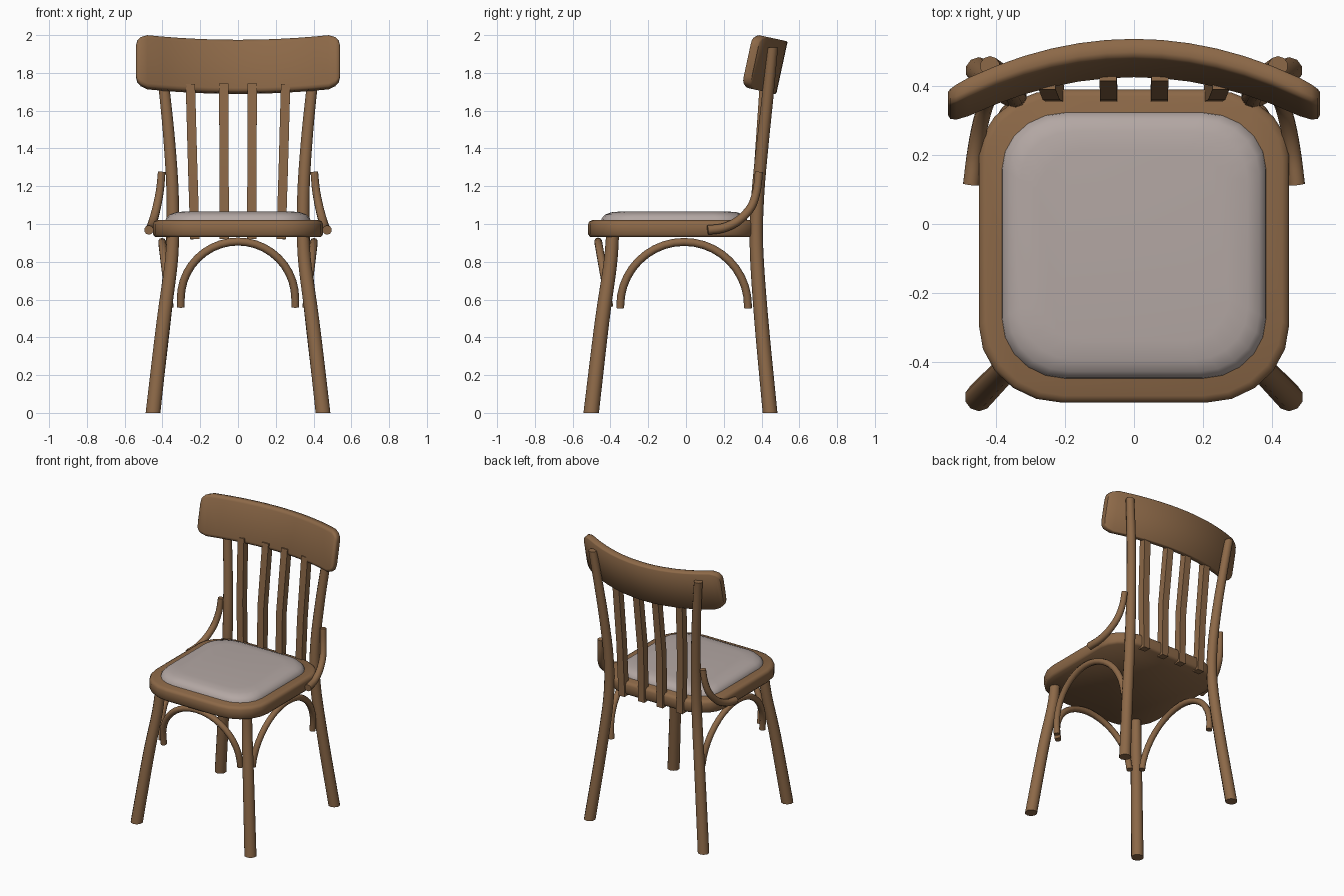
import bpy, bmesh, math
from mathutils import Vector

if "Cube" in bpy.data.objects:
    bpy.data.objects.remove(bpy.data.objects["Cube"])


def material(name, rgb):
    m = bpy.data.materials.new(name)
    m.diffuse_color = (*rgb, 1)
    m.use_nodes = True
    m.node_tree.nodes["Principled BSDF"].inputs["Base Color"].default_value = m.diffuse_color
    return m


WOOD = material("brown wood", (0.264, 0.140, 0.064))
CLOTH = material("grey upholstery", (0.45, 0.386, 0.367))


def loft(name, rings, mat):
    """Skin a list of closed point rings and cap both ends."""
    bm = bmesh.new()
    vs = [[bm.verts.new(p) for p in r] for r in rings]
    n = len(rings[0])
    for a, b in zip(vs, vs[1:]):
        for i in range(n):
            j = (i + 1) % n
            bm.faces.new((a[i], a[j], b[j], b[i]))
    bm.faces.new(vs[0])
    bm.faces.new(vs[-1])
    bmesh.ops.recalc_face_normals(bm, faces=bm.faces)
    me = bpy.data.meshes.new(name)
    bm.to_mesh(me)
    bm.free()
    me.materials.append(mat)
    ob = bpy.data.objects.new(name, me)
    bpy.context.collection.objects.link(ob)
    bpy.ops.object.select_all(action='DESELECT')
    ob.select_set(True)
    bpy.context.view_layer.objects.active = ob
    bpy.ops.object.shade_smooth_by_angle(angle=math.radians(50))
    return ob


def spline(pts, steps=4):
    """Catmull-Rom curve through points."""
    p = [Vector(q) for q in pts]
    p = [2 * p[0] - p[1]] + p + [2 * p[-1] - p[-2]]
    out = []
    for a, b, c, d in zip(p, p[1:], p[2:], p[3:]):
        for k in range(steps):
            t = k / steps
            out.append(0.5 * (2 * b + (c - a) * t + (2 * a - 5 * b + 4 * c - d) * t**2
                              + (3 * b - a - 3 * c + d) * t**3))
    return out + [p[-2]]


def tube(name, path, r0, r1, ref=(1, 0, 0), sides=10, flat=False):
    """Sweep a regular polygon along a path; flat keeps every ring level."""
    rings, n = [], len(path)
    for i, p in enumerate(path):
        t = path[min(i + 1, n - 1)] - path[max(i - 1, 0)]
        if flat:
            t = Vector((0, 0, 1))
        u = Vector(ref)
        u = (u - t * (u.dot(t) / t.length_squared)).normalized()
        v = t.normalized().cross(u)
        r = r0 + (r1 - r0) * i / (n - 1)
        angles = [2 * math.pi * (k + 0.5) / sides for k in range(sides)]
        rings.append([p + r * (math.cos(a) * u + math.sin(a) * v) for a in angles])
    return loft(name, rings, WOOD)


def outline(x, y0, y1, rx, ry0, ry1, seg=5):
    """Rounded rectangle with elliptical corners."""
    pts = []
    for q, (sx, sy) in enumerate([(1, 1), (-1, 1), (-1, -1), (1, -1)]):
        ry = ry1 if sy > 0 else ry0
        cy = y1 - ry if sy > 0 else y0 + ry
        for k in range(seg + 1):
            a = math.pi / 2 * (q + k / seg)
            pts.append((sx * (x - rx) + rx * math.cos(a), cy + ry * math.sin(a)))
    return pts


def slab(name, profile, mat, x, y0, y1, *corner):
    """Stack inset outlines given as (z, inset)."""
    pts, cy, hy = outline(x, y0, y1, *corner), (y0 + y1) / 2, (y1 - y0) / 2
    loft(name, [[(px * (1 - d / x), cy + (py - cy) * (1 - d / hy), z) for px, py in pts]
                for z, d in profile], mat)


# Seat frame and cushion
slab("seat_frame", [(0.93, 0.012), (0.945, 0), (1.0, 0), (1.013, 0.006), (1.02, 0.02)],
     WOOD, 0.45, -0.518, 0.39, 0.24, 0.225, 0.19)
slab("seat_cushion", [(1.01, 0), (1.03, 0.004), (1.05, 0.022), (1.062, 0.055), (1.067, 0.11)],
     CLOTH, 0.385, -0.45, 0.325, 0.185, 0.175, 0.165)

# Curved, tilted back rest lofted along x
TILT, H, T, BOW = math.radians(12.2), 0.143, 0.058, 0.5
ends = [(0.54, 0.085, 0.036), (0.533, 0.112, 0.046), (0.515, 0.13, 0.054), (0.48, H, T)]
cols = [(-x, h, t) for x, h, t in ends]
cols += [(0.48 * k / 6, H, T) for k in range(-5, 6)]
cols += ends[::-1]
rings = []
for x, h, t in cols:
    ring = []
    for d, v in [(0, h - .006), (0.006, h), (t - .018, h), (t - .005, h - .007), (t, h - .022),
                 (t, .022 - h), (t - .005, .007 - h), (t - .018, -h), (0.006, -h), (0, .006 - h)]:
        off = -d - BOW * x * x
        ring.append((x, 0.508 + off * math.cos(TILT) + v * math.sin(TILT),
                     1.827 - off * math.sin(TILT) + v * math.cos(TILT)))
    rings.append(ring)
loft("back_rest", rings, WOOD)

for s, side in ((-1, "left"), (1, "right")):
    def mirrored(pts):
        return [(s * x, y, z) for x, y, z in pts]

    # Splayed front leg and full-height rear post
    tube("front_leg_" + side, spline(mirrored(
        [(0.45, -0.502, 0), (0.395, -0.445, 0.48), (0.355, -0.402, 0.78), (0.343, -0.388, 0.95)])),
        0.041, 0.034, flat=True)
    tube("rear_post_" + side, spline(mirrored(
        [(0.45, 0.445, 0), (0.39, 0.398, 0.5), (0.35, 0.373, 0.88), (0.346, 0.38, 1.15),
         (0.362, 0.405, 1.42), (0.387, 0.433, 1.68), (0.418, 0.458, 1.935)])),
        0.039, 0.029, flat=True)

    # Square back spindles, inner and outer
    for label, x0, x1, ytop in (("inner", 0.073, 0.075, 0.44), ("outer", 0.228, 0.252, 0.415)):
        path = [Vector((s * x0, 0.378, 0.92)), Vector((s * (x0 + x1) / 2, 0.385, 1.3)),
                Vector((s * x1, ytop, 1.74))]
        tube("%s_spindle_%s" % (label, side), path, 0.035, 0.035, sides=4)

    # Bent bracket joining seat side to rear post
    tube("seat_bracket_" + side, spline(mirrored(
        [(0.472, 0.115, 0.968), (0.462, 0.2, 0.98), (0.448, 0.28, 1.02), (0.43, 0.345, 1.09),
         (0.413, 0.375, 1.18), (0.404, 0.386, 1.275)])), 0.025, 0.021)


def arch(half, base, apex):
    """Arch as (across, z, height fraction) samples."""
    c = apex - half
    pts = [(half, base)]
    pts += [(half * math.cos(a), c + half * math.sin(a))
            for a in (math.pi * k / 20 for k in range(21))]
    pts.append((-half, base))
    return [(u, z, (z - base) / (apex - base)) for u, z in pts]


# Bent arches under the front and both sides of the seat
tube("front_arch", [Vector((u, -0.405 - 0.06 * f, z)) for u, z, f in arch(0.303, 0.56, 0.907)],
     0.021, 0.021, ref=(0, 1, 0))
for s, side in ((-1, "left"), (1, "right")):
    tube("side_arch_" + side,
         [Vector((s * (0.36 + 0.042 * f), u - 0.01, z)) for u, z, f in arch(0.338, 0.555, 0.905)],
         0.021, 0.021, ref=(1, 0, 0))
